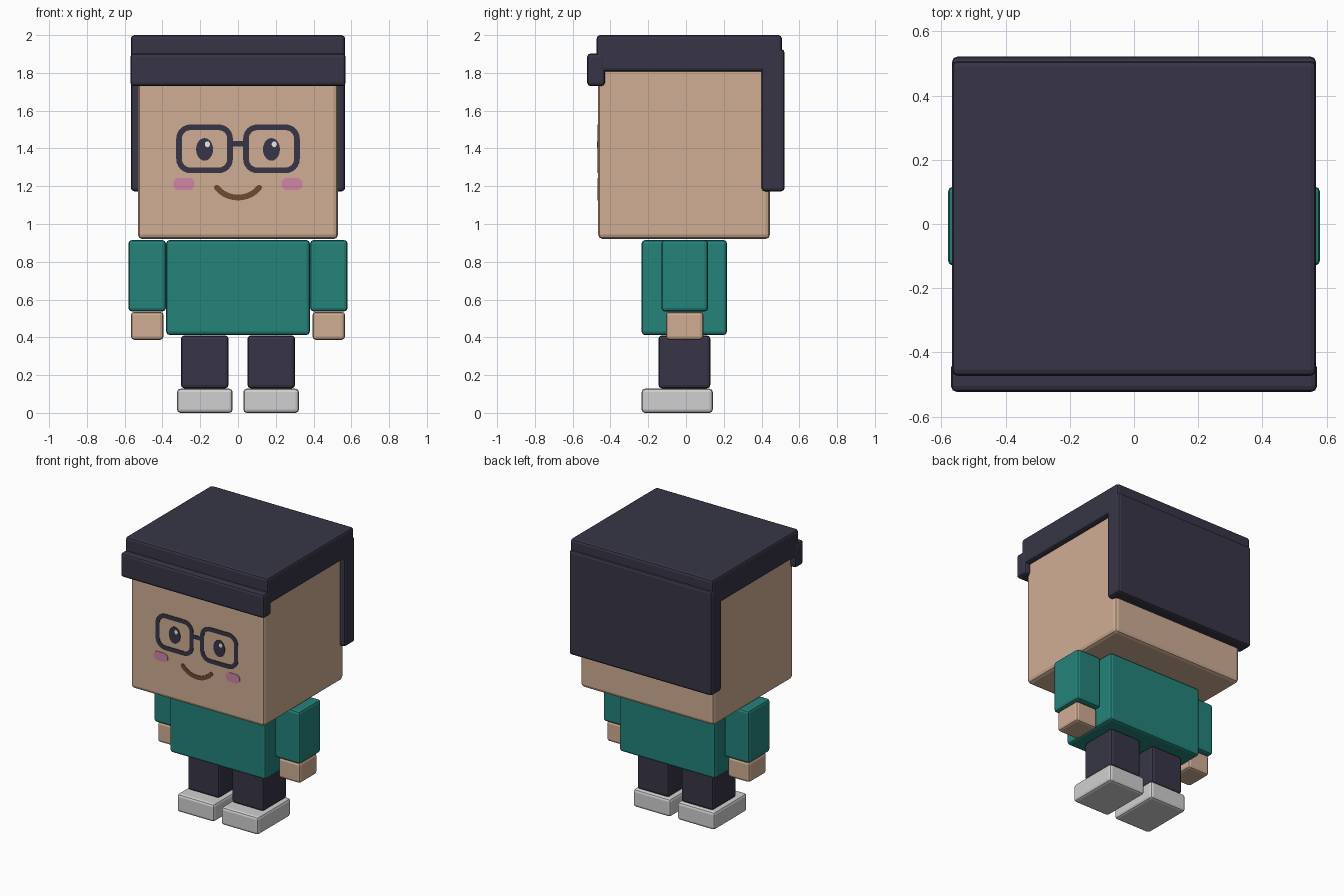
import bpy, bmesh, math
from mathutils import Vector

if "Cube" in bpy.data.objects:
    bpy.data.objects.remove(bpy.data.objects["Cube"])


def srgb(r, g, b):
    lin = [(c / 255 / 12.92) if c < 11 else ((c / 255 + 0.055) / 1.055) ** 2.4 for c in (r, g, b)]
    return (*lin, 1.0)


def material(name, *rgb):
    m = bpy.data.materials.new(name)
    m.diffuse_color = srgb(*rgb)
    m.use_nodes = True
    m.node_tree.nodes["Principled BSDF"].inputs["Base Color"].default_value = m.diffuse_color
    return m


SKIN = material("skin", 208, 174, 148)
DARK = material("dark_navy", 55, 53, 70)
TEAL = material("teal", 36, 131, 122)
SHOE = material("light_grey", 208, 208, 208)
PINK = material("blush_pink", 208, 134, 166)
BROWN = material("mouth_brown", 112, 74, 50)
WHITE = material("eye_white", 245, 245, 245)


def finish(name, bm, mat):
    bmesh.ops.recalc_face_normals(bm, faces=bm.faces)
    me = bpy.data.meshes.new(name)
    bm.to_mesh(me)
    bm.free()
    me.materials.append(mat)
    ob = bpy.data.objects.new(name, me)
    bpy.context.collection.objects.link(ob)
    return ob


def box(name, x, y, z, mat, bevel=0.018):
    """Bevelled block between (min, max) pairs."""
    bm = bmesh.new()
    bmesh.ops.create_cube(bm, size=1)
    for v in bm.verts:
        v.co = Vector([(a + b) / 2 + c * (b - a) for c, (a, b) in zip(v.co, (x, y, z))])
    ob = finish(name, bm, mat)
    mod = ob.modifiers.new("Bevel", "BEVEL")
    mod.width = bevel
    mod.segments = 2
    return ob


def rounded(cx, cz, hw, hh, r, n=6):
    """Rounded rectangle outline in the x-z plane."""
    pts = []
    for k, (sx, sz) in enumerate(((1, 1), (-1, 1), (-1, -1), (1, -1))):
        for i in range(n + 1):
            a = math.pi / 2 * (k + i / n)
            pts.append((cx + sx * (hw - r) + r * math.cos(a), cz + sz * (hh - r) + r * math.sin(a)))
    return pts


def ellipse(cx, cz, rx, rz, n=24):
    return [(cx + rx * math.cos(math.tau * i / n), cz + rz * math.sin(math.tau * i / n)) for i in range(n)]


FACE_Y = -0.465


def plate(name, outer, mat, inner=None, thick=0.004):
    """Thin plate on the face, with an optional matching hole outline."""
    bm = bmesh.new()
    y = FACE_Y - thick
    vo = [bm.verts.new((px, y, pz)) for px, pz in outer]
    if inner:
        vi = [bm.verts.new((px, y, pz)) for px, pz in inner]
        n = len(vo)
        faces = [bm.faces.new((vo[i], vo[(i + 1) % n], vi[(i + 1) % n], vi[i])) for i in range(n)]
    else:
        faces = [bm.faces.new(vo)]
    ext = bmesh.ops.extrude_face_region(bm, geom=faces, use_keep_orig=True)
    for v in ext["geom"]:
        if isinstance(v, bmesh.types.BMVert):
            v.co.y = FACE_Y + 0.002
    return finish(name, bm, mat)


# Head and hair
box("head", (-0.53, 0.53), (FACE_Y, 0.445), (0.92, 1.93), SKIN, 0.025)
box("hair_top", (-0.567, 0.567), (-0.473, 0.508), (1.808, 2.0), DARK)
box("hair_fringe", (-0.57, 0.57), (-0.523, -0.43), (1.73, 1.903), DARK)
box("hair_back", (-0.567, 0.567), (0.40, 0.522), (1.173, 1.925), DARK)

# Body
box("torso", (-0.38, 0.38), (-0.235, 0.217), (0.412, 0.915), TEAL)

# Limbs on both sides
for side, s in (("left", 1), ("right", -1)):
    def limb(name, x0, x1, y, z, mat):
        box(f"{side}_{name}", tuple(sorted((s * x0, s * x1))), y, z, mat)
    limb("arm", 0.382, 0.58, (-0.13, 0.117), (0.537, 0.915), TEAL)
    limb("hand", 0.394, 0.567, (-0.107, 0.092), (0.387, 0.535), SKIN)
    limb("leg", 0.05, 0.302, (-0.146, 0.129), (0.13, 0.41), DARK)
    limb("shoe", 0.028, 0.323, (-0.235, 0.142), (0.0, 0.128), SHOE)

    # Glasses, eyes and cheeks
    plate(f"{side}_glasses_frame", rounded(s * 0.177, 1.398, 0.15, 0.129, 0.075), DARK,
          rounded(s * 0.177, 1.398, 0.12, 0.099, 0.045))
    plate(f"{side}_eye", ellipse(s * 0.177, 1.395, 0.045, 0.06), DARK)
    plate(f"{side}_eye_shine", ellipse(s * 0.177 + 0.015, 1.422, 0.014, 0.016, 12), WHITE, thick=0.006)
    plate(f"{side}_cheek", rounded(s * 0.286, 1.212, 0.056, 0.032, 0.03), PINK)

# Glasses bridge
plate("glasses_bridge", rounded(0, 1.425, 0.035, 0.014, 0.005), DARK)

# Smile: a thick arc with round ends
R, CZ, T, SPAN = 0.146, 1.286, 0.015, math.radians(50)
outline = []
for radius, direction in ((R + T, 1), (R - T, -1)):
    for i in range(17):
        a = direction * SPAN * (i / 8 - 1)
        outline.append((radius * math.sin(a), CZ - radius * math.cos(a)))
    end = direction * SPAN
    for i in range(1, 6):
        b = math.pi * i / 6
        rad, tan = direction * T * math.cos(b), direction * T * math.sin(b)
        outline.append(((R + rad) * math.sin(end) + tan * math.cos(end),
                        CZ - (R + rad) * math.cos(end) + tan * math.sin(end)))
plate("smile", outline, BROWN)
